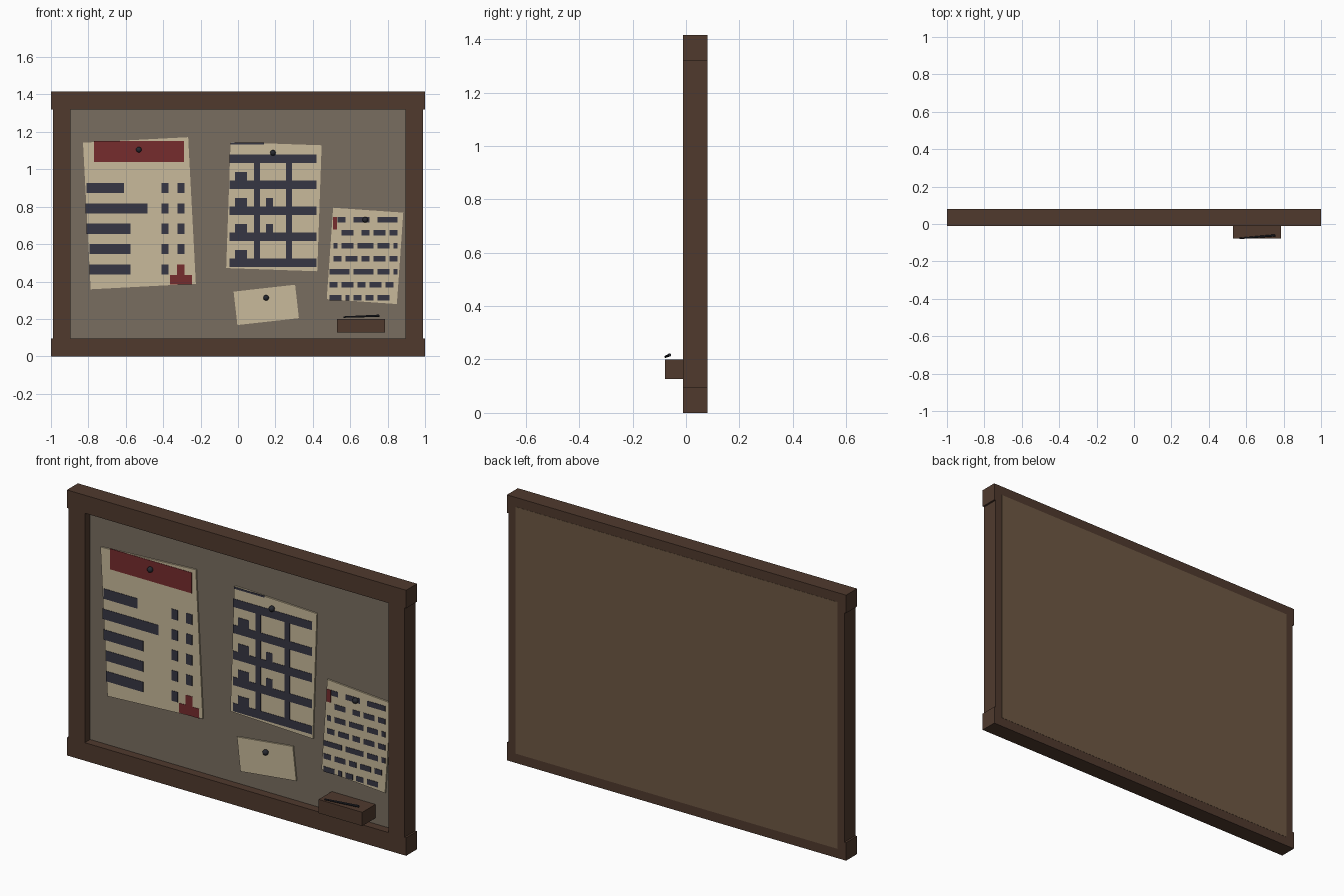
import bpy, bmesh
from math import radians
from mathutils import Matrix, Vector

cube = bpy.data.objects.get("Cube")
if cube:
    bpy.data.objects.remove(cube)


def material(name, *rgb):
    m = bpy.data.materials.new(name)
    m.use_nodes = True
    m.diffuse_color = (*rgb, 1)
    m.node_tree.nodes["Principled BSDF"].inputs["Base Color"].default_value = (*rgb, 1)
    return m


wood = material("dark_wood", .08, .042, .027)
felt = material("grey_board", .19, .155, .118)
backing_brown = material("backing_brown", .155, .098, .056)
cream = material("cream_paper", .58, .49, .325)
ink = material("navy_ink", .037, .037, .057)
red = material("dark_red", .18, .025, .027)
black = material("black_metal", .02, .022, .03)


def finish(name, bm, mat):
    mesh = bpy.data.meshes.new(name)
    bm.to_mesh(mesh)
    bm.free()
    mesh.materials.append(mat)
    obj = bpy.data.objects.new(name, mesh)
    bpy.context.collection.objects.link(obj)
    return obj


def boxes(name, mat, y0, y1, rects):
    """One object of upright blocks; each rect is left, right, bottom, top."""
    bm = bmesh.new()
    for x0, x1, z0, z1 in rects:
        place = Matrix.Translation(((x0 + x1) / 2, (y0 + y1) / 2, (z0 + z1) / 2))
        size = Matrix.Diagonal((x1 - x0, y1 - y0, z1 - z0, 1))
        bmesh.ops.create_cube(bm, size=1, matrix=place @ size)
    return finish(name, bm, mat)


FRONT, BACK, BOARD = -.012, .08, .033
TOP, RAIL = 1.415, .096
PAPER = BOARD - .008

# Frame: rails overhang the posts slightly
boxes("bottom_rail", wood, FRONT, BACK, [(-1, 1, 0, RAIL)])
boxes("top_rail", wood, FRONT, BACK, [(-1, 1, TOP - RAIL, TOP)])
for side, x in (("right", -.99), ("left", .895)):
    boxes(side + "_post", wood, FRONT, BACK, [(x, x + .095, RAIL, TOP - RAIL)])

# Board surface and the panel behind it
boxes("board", felt, BOARD, .06, [(-.92, .92, .07, TOP - .07)])
boxes("back_panel", backing_brown, .06, BACK + .001, [(-.95, .95, .05, TOP - .05)])


# Tilted sheets of paper
def paper(name, x, z, w, h, tilt):
    obj = boxes(name, cream, PAPER, BOARD, [(-w / 2, w / 2, -h / 2, h / 2)])
    obj.location = (x, 0, z)
    obj.rotation_euler.y = radians(-tilt)


paper("notice_sheet", -.527, .765, .563, .785, 3)
paper("calendar_sheet", .192, .8, .487, .674, -2)
paper("letter_sheet", .679, .537, .376, .49, -4)
paper("small_note", .151, .275, .331, .18, 6.4)


def print_on(name, mat, rects):
    boxes(name, mat, PAPER - .002, PAPER + .001, rects)


# Notice: heading, text bars, two columns of ticks and a stamp
bars, ticks = [], []
ends = [(-.81, -.61), (-.815, -.485), (-.81, -.575), (-.795, -.575), (-.795, -.575)]
for row, (x0, x1) in enumerate(ends):
    z = .9 - row * .109
    bars.append((x0, x1, z - .027, z + .027))
    for x in (-.39, -.305)[:1 if row == 4 else 2]:
        ticks.append((x - .018, x + .018, z - .027, z + .027))
print_on("notice_text", ink, bars)
print_on("notice_ticks", ink, ticks)
print_on("notice_heading", red, [(-.77, -.29, 1.04, 1.15)])
print_on("notice_stamp", red, [(-.364, -.246, .385, .436), (-.325, -.285, .436, .49)])

# Calendar: ruled rows, two column lines, marks standing on the rows
rows = [1.056 - i * .139 for i in range(5)]
print_on("calendar_rows", ink, [(-.046, .42, z - .022, z + .022) for z in rows])
print_on("calendar_top_line", ink, [(-.04, .14, 1.132, 1.142)])
gaps = [(low + .022, high - .022) for high, low in zip(rows, rows[1:])]
print_on("calendar_columns", ink, [(x, x + .032, *g) for x in (.086, .257) for g in gaps])
marks = [(-.016, .048, z + .022, z + .068) for z in rows[1:]]
marks += [(.15, .187, z + .022, z + .068) for z in rows[2:4]]
print_on("calendar_marks", ink, marks)

# Letter: lines of words, one cell per character
lines = ["  ##  ####  #####",
         "   ###  ## ### ##",
         " # ### #### ### #",
         " ## ### ## ### ##",
         "##### ##### ### #",
         "## ### ## ### ##",
         "### # ## ## ###"]
CELL, words = .0214, []
for row, line in enumerate(lines):
    z = .73 - row * .0695
    column = 0
    for word in line.split(" "):
        if word:
            x = .488 + column * CELL
            words.append((x, x + len(word) * CELL, z - .014, z + .014))
        column += len(word) + 1
print_on("letter_words", ink, words)
print_on("letter_mark", red, [(.507, .53, .677, .744)])

# Push pins
for name, x, z in (("notice", -.53, 1.105), ("calendar", .187, 1.088),
                   ("letter", .68, .73), ("note", .15, .313)):
    bm = bmesh.new()
    bmesh.ops.create_uvsphere(bm, u_segments=12, v_segments=8, radius=.015,
                              matrix=Matrix.Translation((x, PAPER - .008, z)))
    for f in bm.faces:
        f.smooth = True
    finish(name + "_pin", bm, black)

# Ledge and the pen lying on it
boxes("pen_ledge", wood, -.078, BOARD + .005, [(.53, .787, .127, .2)])
start, end = Vector((.565, -.077, .21)), Vector((.755, -.061, .217))
axis = end - start
bm = bmesh.new()
bmesh.ops.create_cone(bm, cap_ends=True, segments=10, radius1=.004, radius2=.006,
                      depth=axis.length,
                      matrix=Matrix.Translation((start + end) / 2)
                      @ axis.to_track_quat("Z", "Y").to_matrix().to_4x4())
finish("pen", bm, black)
